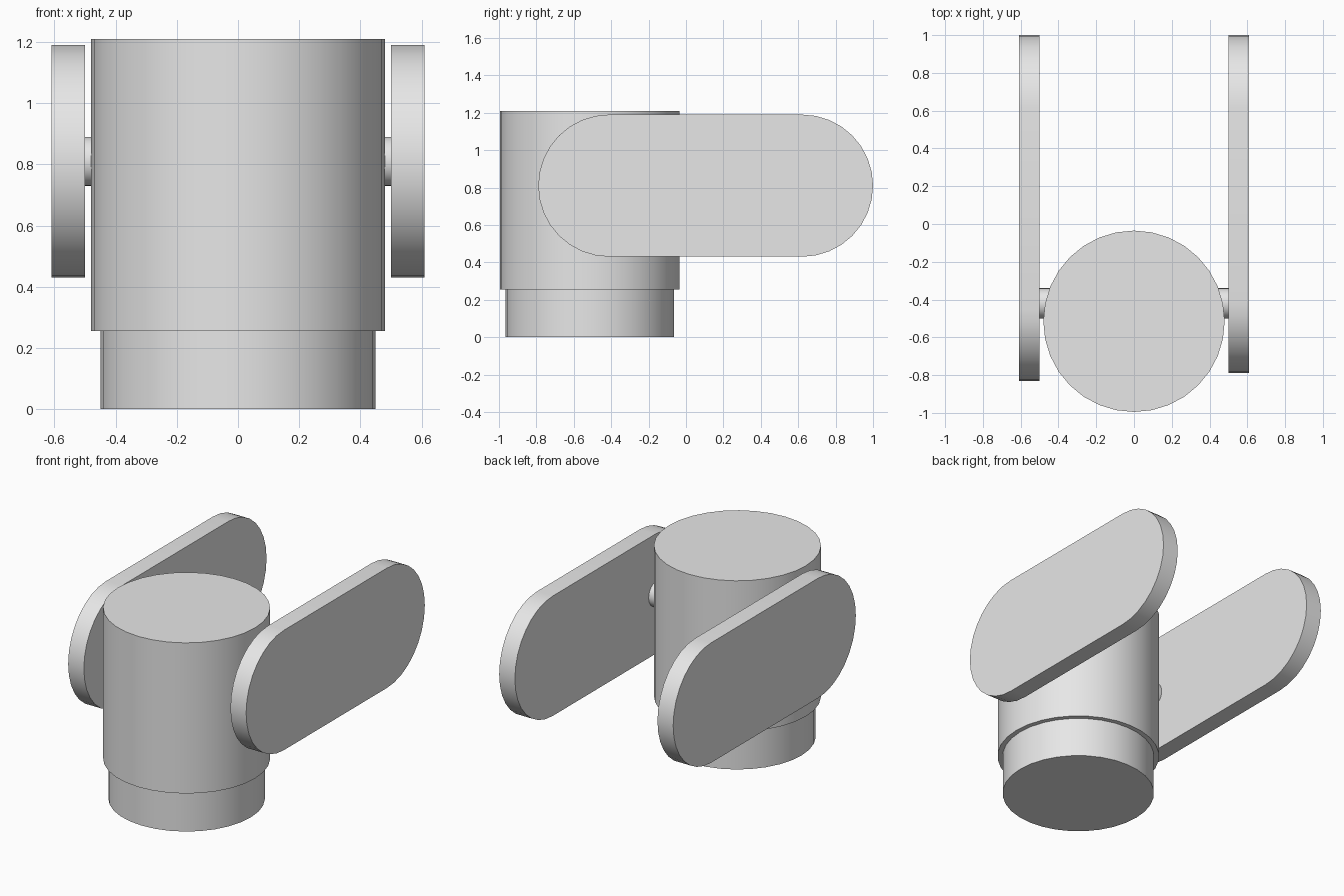
import bpy
from math import pi, sin, cos, radians

cube = bpy.data.objects.get("Cube")
if cube:
    bpy.data.objects.remove(cube, do_unlink=True)

grey = bpy.data.materials.new("light grey")
grey.use_nodes = True
GREY = (0.8, 0.8, 0.8, 1)
grey.diffuse_color = GREY
grey.node_tree.nodes["Principled BSDF"].inputs["Base Color"].default_value = GREY

BODY_Y = -0.515
ARM_Z = 0.81
ARM_R = 0.38


def finish(obj, name):
    obj.name = name
    obj.data.materials.append(grey)
    bpy.ops.object.select_all(action='DESELECT')
    obj.select_set(True)
    bpy.context.view_layer.objects.active = obj
    bpy.ops.object.shade_smooth_by_angle(angle=radians(30))


def cylinder(name, radius, depth, location, rotation=(0, 0, 0)):
    bpy.ops.mesh.primitive_cylinder_add(vertices=32, radius=radius, depth=depth,
                                        location=location, rotation=rotation)
    finish(bpy.context.object, name)


def arm_plate(name, x0, x1, y0, y1):
    # Round-ended slab: two half circles joined by straight edges
    steps = 16
    outline = []
    for centre, start in ((y1 - ARM_R, -pi / 2), (y0 + ARM_R, pi / 2)):
        for i in range(steps + 1):
            a = start + pi * i / steps
            outline.append((centre + ARM_R * cos(a), ARM_Z + ARM_R * sin(a)))
    n = len(outline)
    verts = [(x, y, z) for x in (x0, x1) for y, z in outline]
    faces = [tuple(reversed(range(n))), tuple(range(n, 2 * n))]
    faces += [(i, (i + 1) % n, n + (i + 1) % n, n + i) for i in range(n)]
    mesh = bpy.data.meshes.new(name)
    mesh.from_pydata(verts, [], faces)
    obj = bpy.data.objects.new(name, mesh)
    bpy.context.collection.objects.link(obj)
    finish(obj, name)


# Round body on a narrower base
cylinder("base", 0.45, 0.255, (0, BODY_Y, 0.1275))
cylinder("body", 0.48, 0.955, (0, BODY_Y, 0.7325))

# Side plates on short pivot pins; the right plate is slightly longer
for side, sign, front in (("left", 1, -0.79), ("right", -1, -0.83)):
    inner, outer = sorted((sign * 0.50, sign * 0.61))
    arm_plate(side + "_arm", inner, outer, front, 1.0)
    cylinder(side + "_pivot", 0.08, 0.12, (sign * 0.45, -0.42, ARM_Z), (0, pi / 2, 0))
